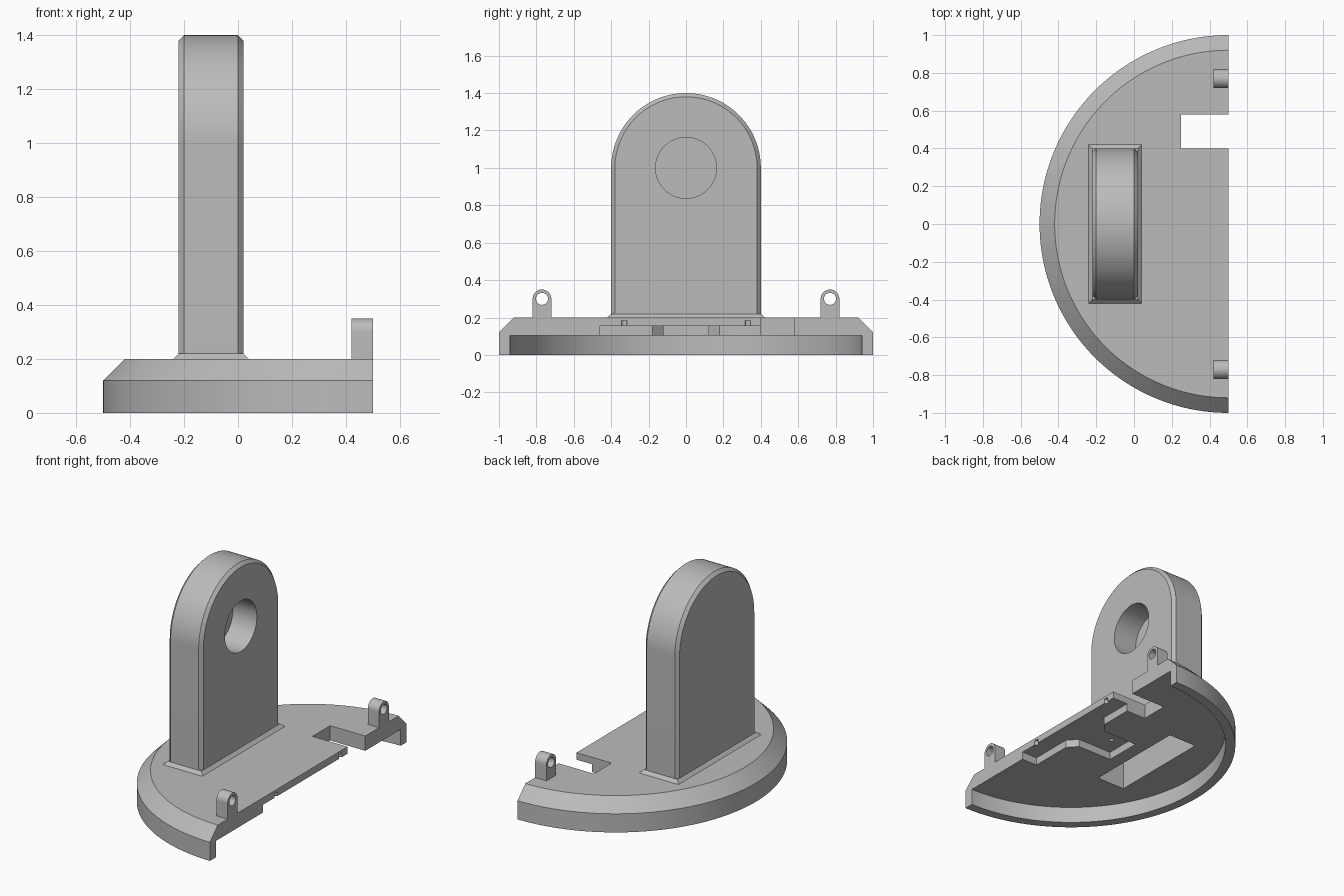
import bpy, bmesh
from math import pi, sin, cos, radians

cube = bpy.data.objects.get("Cube")
if cube:
    bpy.data.objects.remove(cube, do_unlink=True)

grey = bpy.data.materials.new("plain grey")
grey.use_nodes = True
GREY = (0.5, 0.5, 0.5, 1)
grey.diffuse_color = GREY
grey.node_tree.nodes["Principled BSDF"].inputs["Base Color"].default_value = GREY


def loft(name, rings):
    """Skin a stack of equal-length point rings and cap both ends."""
    bm = bmesh.new()
    loops = [[bm.verts.new(p) for p in ring] for ring in rings]
    for a, b in zip(loops, loops[1:]):
        for i in range(len(a)):
            j = (i + 1) % len(a)
            bm.faces.new((a[i], a[j], b[j], b[i]))
    bm.faces.new(loops[0])
    bm.faces.new(loops[-1])
    bmesh.ops.recalc_face_normals(bm, faces=bm.faces)
    mesh = bpy.data.meshes.new(name)
    bm.to_mesh(mesh)
    bm.free()
    mesh.materials.append(grey)
    ob = bpy.data.objects.new(name, mesh)
    bpy.context.collection.objects.link(ob)
    return ob


def plan(points, z):
    return [(x, y, z) for x, y in points]


def prism(name, points, z0, z1):
    return loft(name, [plan(points, z0), plan(points, z1)])


def rect(x0, x1, y0, y1):
    return [(x0, y0), (x1, y0), (x1, y1), (x0, y1)]


def circle(cx, cy, r, n=48):
    return [(cx + r * cos(2 * pi * i / n), cy + r * sin(2 * pi * i / n))
            for i in range(n)]


def half_disc(r, n=96):
    """Half circle bulging to -x from the straight edge."""
    return [(0.5 + r * cos(pi / 2 + pi * i / n), r * sin(pi / 2 + pi * i / n))
            for i in range(n + 1)]


def arch(x, cy, cz, r, bottom, n=64):
    """Round-topped outline standing in the yz plane."""
    arc = [(x, cy + r * cos(pi * i / n), cz + r * sin(pi * i / n))
           for i in range(n + 1)]
    return arc + [(x, cy - r, bottom), (x, cy + r, bottom)]


def bore(name, x0, x1, cy, cz, r):
    return loft(name, [[(x, y, z) for y, z in circle(cy, cz, r)] for x in (x0, x1)])


def boolean(ob, other, operation="DIFFERENCE", keep=False):
    mod = ob.modifiers.new("cut", "BOOLEAN")
    mod.operation, mod.solver, mod.object = operation, "EXACT", other
    bpy.context.view_layer.objects.active = ob
    bpy.ops.object.modifier_apply(modifier=mod.name)
    if not keep:
        bpy.data.objects.remove(other, do_unlink=True)


CEILING, RECESS, TOP = 0.105, 0.155, 0.2

# Half-round base with a bevelled upper rim
base = loft("base", [plan(half_disc(r), z)
                     for r, z in ((1, 0), (1, 0.12), (0.92, TOP))])

# Hollow underside, open along the straight edge
boolean(base, prism("hollow", half_disc(0.94) + [(0.6, -0.94), (0.6, 0.94)],
                    -0.1, CEILING))

# Stepped recess in the underside, mirrored about the middle
half = [(0.6, 0.46), (0.39, 0.46), (0.39, 0.18), (0.335, 0.12), (0.09, 0.12)]
boolean(base, prism("recess", half + [(x, -y) for x, y in reversed(half)],
                    0.05, RECESS))

# Small locating holes in the recess
for x, y in ((0.5, -0.33), (0.5, 0.33), (0.18, 0)):
    boolean(base, prism("pin_hole", circle(x, y, 0.015, 16), 0.13, 0.183))

# Through notch in the straight edge
boolean(base, prism("notch", rect(0.25, 0.6, 0.4, 0.58), -0.1, 0.3))

# Upright with a round top and bevelled edges
upright = loft("upright", [arch(x, 0, 1, r, TOP) for x, r in
                           ((-0.22, 0.38), (-0.2, 0.4), (0, 0.4), (0.02, 0.38))])
flare = loft("flare", [plan(rect(-0.24, 0.04, -0.42, 0.42), TOP),
                       plan(rect(-0.22, 0.02, -0.4, 0.4), TOP + 0.02)])
boolean(upright, flare, "UNION")

# Blind round hole in the upright
boolean(upright, bore("blind_hole", -0.15, 0.1, 0, 1, 0.163))

# Rectangular socket running from the underside into the upright
socket = prism("socket", rect(-0.2, 0, -0.34, 0.34), 0.05, 0.35)
boolean(base, socket, keep=True)
boolean(upright, socket)

# Pierced lugs on the straight edge
lugs = []
for side, y in (("left", -0.77), ("right", 0.77)):
    lug = loft(side + "_lug", [arch(x, y, 0.3, 0.05, TOP, 32) for x in (0.42, 0.5)])
    boolean(lug, bore("lug_hole", 0.3, 0.6, y, 0.3, 0.032))
    lugs.append(lug)
lugs[0].name, lugs[1].name = "front_lug", "back_lug"

# Smooth the curves, keep the edges crisp
for ob in [base, upright] + lugs:
    bpy.ops.object.select_all(action="DESELECT")
    ob.select_set(True)
    bpy.context.view_layer.objects.active = ob
    bpy.ops.object.shade_smooth_by_angle(angle=radians(25))
